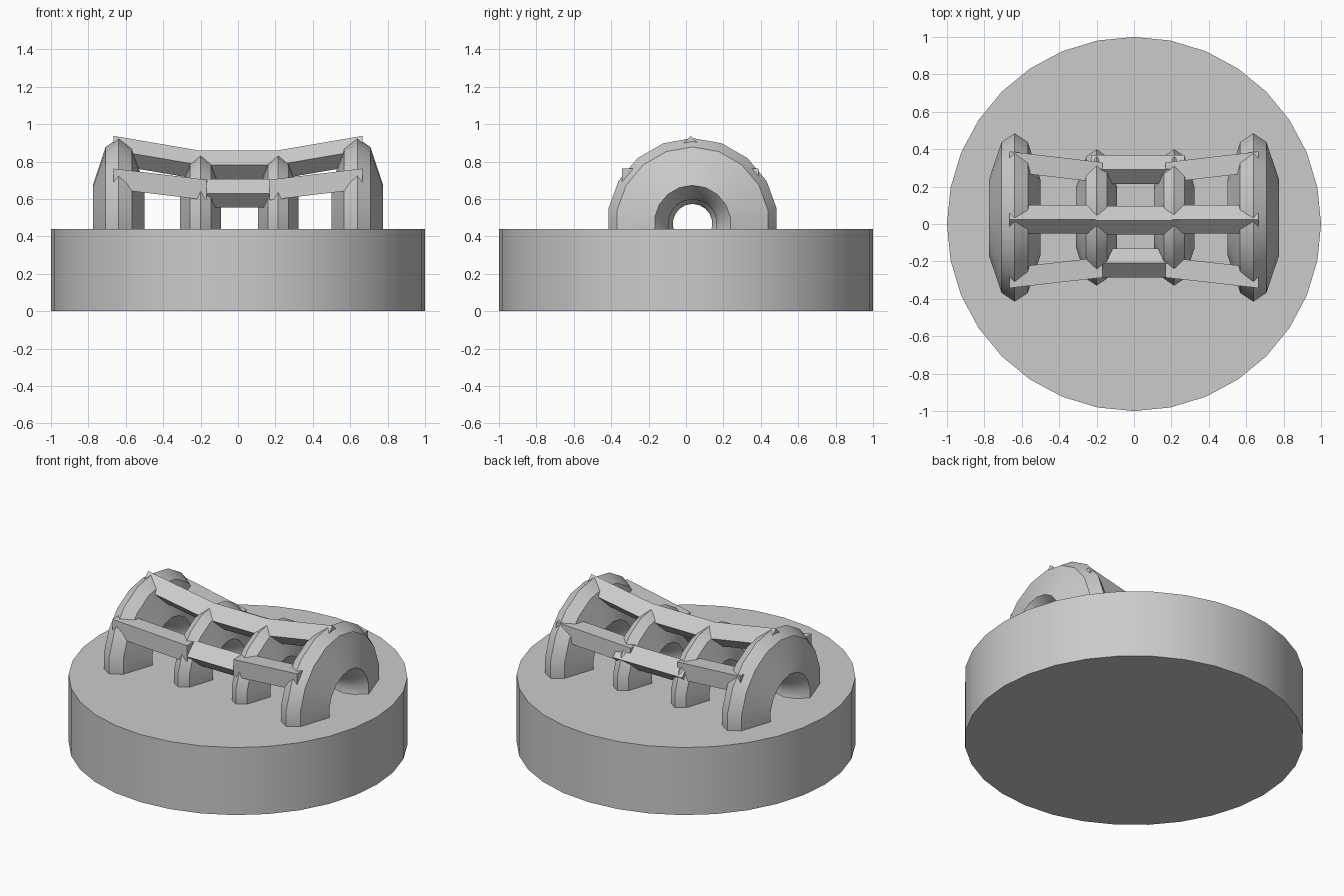
import bpy, bmesh
from math import cos, sin, radians, pi

cube = bpy.data.objects.get("Cube")
if cube:
    bpy.data.objects.remove(cube)

grey = bpy.data.materials.new("plain_grey")
grey.use_nodes = True
grey.diffuse_color = (0.6, 0.6, 0.6, 1)
grey.node_tree.nodes["Principled BSDF"].inputs["Base Color"].default_value = (0.6, 0.6, 0.6, 1)

AXIS_Y, AXIS_Z = 0.035, 0.468   # shared axis of the arches
BASE_TOP = 0.44


def finish(name, bm):
    bmesh.ops.recalc_face_normals(bm, faces=bm.faces)
    mesh = bpy.data.meshes.new(name)
    bm.to_mesh(mesh)
    bm.free()
    mesh.materials.append(grey)
    obj = bpy.data.objects.new(name, mesh)
    bpy.context.collection.objects.link(obj)
    bpy.ops.object.select_all(action='DESELECT')
    obj.select_set(True)
    bpy.context.view_layer.objects.active = obj
    bpy.ops.object.shade_smooth_by_angle(angle=radians(30))
    return obj


def ring(name, x, profile, segments=18):
    """Spin a closed (x offset, radius) profile around the shared axis."""
    bm = bmesh.new()
    loops = []
    for i in range(segments):
        a = pi / 2 + 2 * pi * i / segments
        loops.append([bm.verts.new((x + dx, AXIS_Y + r * cos(a), AXIS_Z + r * sin(a)))
                      for dx, r in profile])
    n = len(profile)
    for i in range(segments):
        p, q = loops[i], loops[(i + 1) % segments]
        for k in range(n):
            bm.faces.new((p[k], p[(k + 1) % n], q[(k + 1) % n], q[k]))
    return finish(name, bm)


def bar(name, start, end, roll, radius=0.077):
    """Square bar between two points, turned about its length."""
    bm = bmesh.new()
    ends = [[bm.verts.new((x, y + radius * cos(roll + k * pi / 2),
                           z + radius * sin(roll + k * pi / 2))) for k in range(4)]
            for x, y, z in (start, end)]
    for k in range(4):
        j = (k + 1) % 4
        bm.faces.new((ends[0][k], ends[0][j], ends[1][j], ends[1][k]))
    bm.faces.new(ends[0])
    bm.faces.new(ends[1])
    return finish(name, bm)


# Round base
bm = bmesh.new()
bmesh.ops.create_cone(bm, cap_ends=True, segments=32, radius1=1, radius2=1, depth=BASE_TOP)
bmesh.ops.translate(bm, verts=bm.verts, vec=(0, 0, BASE_TOP / 2))
finish("round_base", bm)

# Arches, with the lower halves sunk into the base
half = [(0.07, 0.41), (0.138, 0.205), (0.07, 0.15)]
profile = [(0, 0.457)] + half + [(0, 0.13)] + [(-x, r) for x, r in reversed(half)]
small = [(x * 0.79, r * 0.81) for x, r in profile]
for side, s, inner_x in (("left", 1, 0.215), ("right", -1, -0.2)):
    ring(side + "_outer_arch", s * 0.638, profile)
    ring(side + "_inner_arch", inner_x, small)

# Three lines of bars: sloping outer pieces and a level middle piece
rails = [
    ("top", (0.025, 0.86), (0.025, 0.775), (0.02, 0.782), 0),
    ("front", (-0.288, 0.708), (-0.232, 0.648), (-0.208, 0.63), pi / 4),
    ("back", (0.333, 0.708), (0.275, 0.648), (0.292, 0.63), pi / 4),
]
for name, far, near, mid, roll in rails:
    for side, s in (("left", 1), ("right", -1)):
        bar(f"{name}_{side}_bar", (s * 0.665, *far), (s * 0.168, *near), roll)
    bar(f"{name}_middle_bar", (-0.23, *mid), (0.27, *mid), 0)
